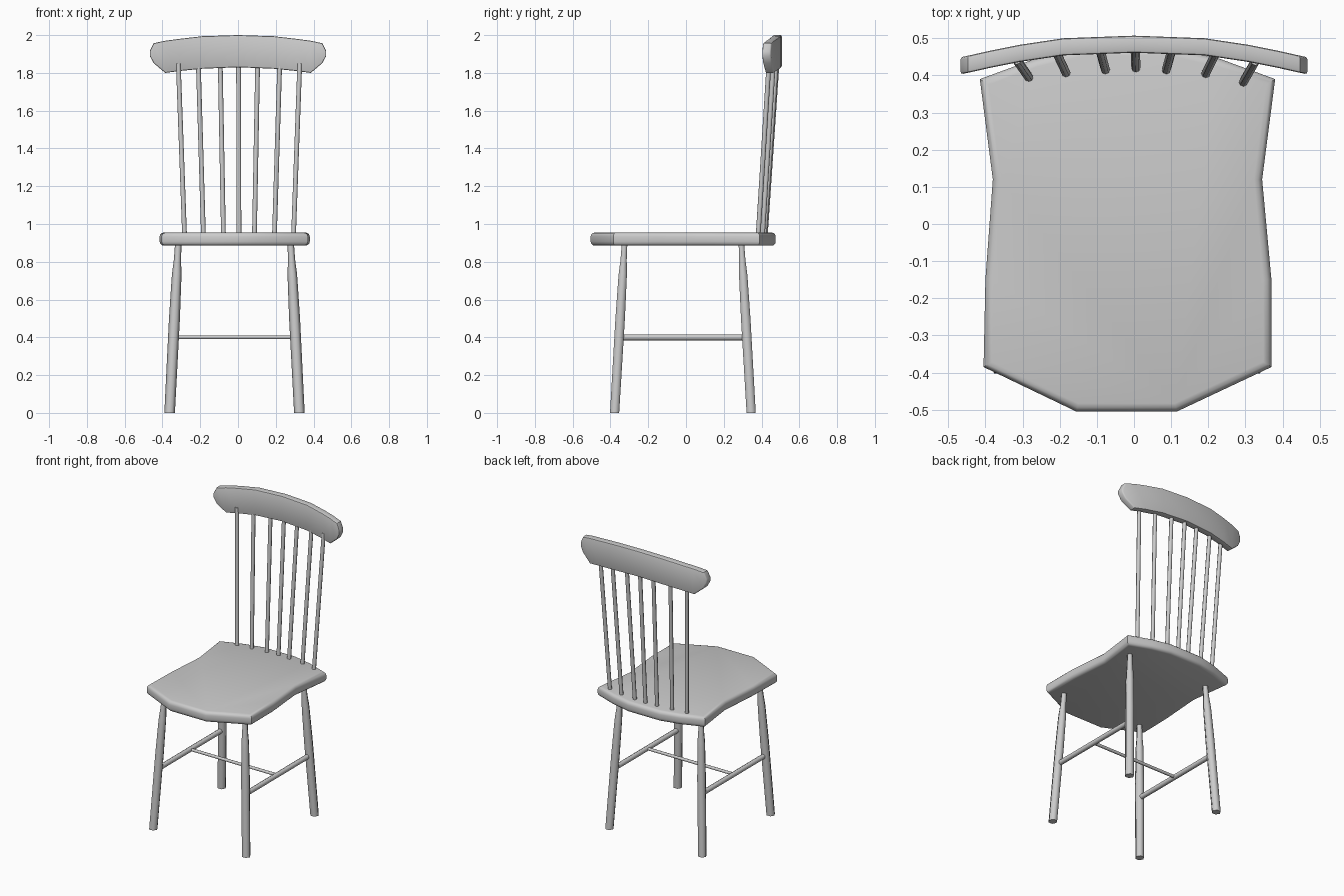
import bpy
import bmesh
from math import cos, sin, pi, radians
from mathutils import Vector

if "Cube" in bpy.data.objects:
    bpy.data.objects.remove(bpy.data.objects["Cube"], do_unlink=True)

# Single grey finish
grey = bpy.data.materials.new("plain_grey")
grey.use_nodes = True
COLOUR = (0.6, 0.6, 0.6, 1)
grey.diffuse_color = COLOUR
grey.node_tree.nodes["Principled BSDF"].inputs["Base Color"].default_value = COLOUR


def loft(name, rings, bevel=0, segments=2, smooth=65, bevel_angle=60):
    """Skin a list of equal-length point rings into a capped solid."""
    bm = bmesh.new()
    rows = [[bm.verts.new(p) for p in ring] for ring in rings]
    n = len(rows[0])
    for a, b in zip(rows, rows[1:]):
        for i in range(n):
            j = (i + 1) % n
            bm.faces.new((a[i], a[j], b[j], b[i]))
    bm.faces.new(rows[0])
    bm.faces.new(rows[-1])
    bmesh.ops.recalc_face_normals(bm, faces=bm.faces[:])
    if bevel:
        edges = [e for e in bm.edges if e.calc_face_angle(0) > radians(bevel_angle)]
        bmesh.ops.bevel(bm, geom=edges, offset=bevel, segments=segments,
                        profile=0.5, affect='EDGES', clamp_overlap=True)
    mesh = bpy.data.meshes.new(name)
    bm.to_mesh(mesh)
    bm.free()
    mesh.materials.append(grey)
    obj = bpy.data.objects.new(name, mesh)
    bpy.context.collection.objects.link(obj)
    bpy.ops.object.select_all(action='DESELECT')
    obj.select_set(True)
    bpy.context.view_layer.objects.active = obj
    bpy.ops.object.shade_smooth_by_angle(angle=radians(smooth))
    return obj


def turned(name, start, end, profile, u, v, sides=8):
    """Rod from start to end; profile holds (fraction, radius), u and v span the rings."""
    start, end, u, v = map(Vector, (start, end, u, v))
    rings = []
    for t, r in profile:
        c = start.lerp(end, t)
        rings.append([c + r * (cos(2 * pi * k / sides) * u + sin(2 * pi * k / sides) * v)
                      for k in range(sides)])
    return loft(name, rings)


X, Y, Z = (1, 0, 0), (0, 1, 0), (0, 0, 1)

# Seat: waisted outline with softened rims
outline = [(-0.155, -0.505), (0.115, -0.505), (0.37, -0.385), (0.37, -0.15),
           (0.345, 0.12), (0.38, 0.39), (0.23, 0.445), (0.1, 0.475),
           (-0.135, 0.475), (-0.265, 0.445), (-0.415, 0.39), (-0.38, 0.12),
           (-0.4, -0.15), (-0.405, -0.385)]
loft("seat", [[(x, y, z) for x, y in outline] for z in (0.885, 0.955)],
     bevel=0.022, segments=3, smooth=40, bevel_angle=80)

# Legs: splayed, six-sided, narrowing to a neck below the seat
leg_profile = [(0, 0.028), (0.55, 0.029), (0.78, 0.026), (0.82, 0.025),
               (0.9, 0.019), (1, 0.017)]
for side, foot_x, top_x in (("right", -0.362, -0.316), ("left", 0.325, 0.279)):
    for end, foot_y, top_y in (("front", -0.378, -0.325), ("back", 0.345, 0.293)):
        turned(f"{end}_{side}_leg", (foot_x, foot_y, 0), (top_x, top_y, 0.9),
               leg_profile, X, Y, sides=6)

# Stretchers: one along each side, joined by a thinner crossbar
for side, x in (("right", -0.34), ("left", 0.303)):
    turned(f"{side}_stretcher", (x, -0.35, 0.4), (x, 0.32, 0.4),
           [(0, 0.016), (1, 0.016)], X, Z)
turned("cross_stretcher", (-0.34, -0.02, 0.4), (0.303, -0.02, 0.4),
       [(0, 0.01), (1, 0.01)], Y, Z)

# Back spindles: fanned out and leaning back into the top rail
feet = [(-0.283, 0.395), (-0.183, 0.407), (-0.077, 0.415), (0.005, 0.42),
        (0.087, 0.415), (0.193, 0.405), (0.294, 0.382)]
tops = [-0.316, -0.21, -0.094, 0.003, 0.104, 0.221, 0.327]
for i, ((x, y), top_x) in enumerate(zip(feet, tops)):
    top_y = 0.482 - 0.4 * top_x ** 2
    turned(f"spindle_{i + 1}", (x, y, 0.94), (top_x, top_y, 1.85),
           [(0, 0.0125), (1, 0.0125)], X, Y)

# Top rail: curved board with rounded ends, (x, bottom, top, back) per station
half = [(0, 1.83, 2.0, 0.507), (0.19, 1.822, 1.994, 0.5), (0.31, 1.81, 1.98, 0.482),
        (0.385, 1.8, 1.97, 0.467), (0.447, 1.852, 1.957, 0.453), (0.467, 1.89, 1.915, 0.449)]
stations = [(-x, b, t, y) for x, b, t, y in reversed(half[1:])] + half
loft("top_rail", [[(x, y - 0.046, b), (x, y, b), (x, y, t), (x, y - 0.046, t)]
                  for x, b, t, y in stations], bevel=0.007, segments=2, smooth=40)
